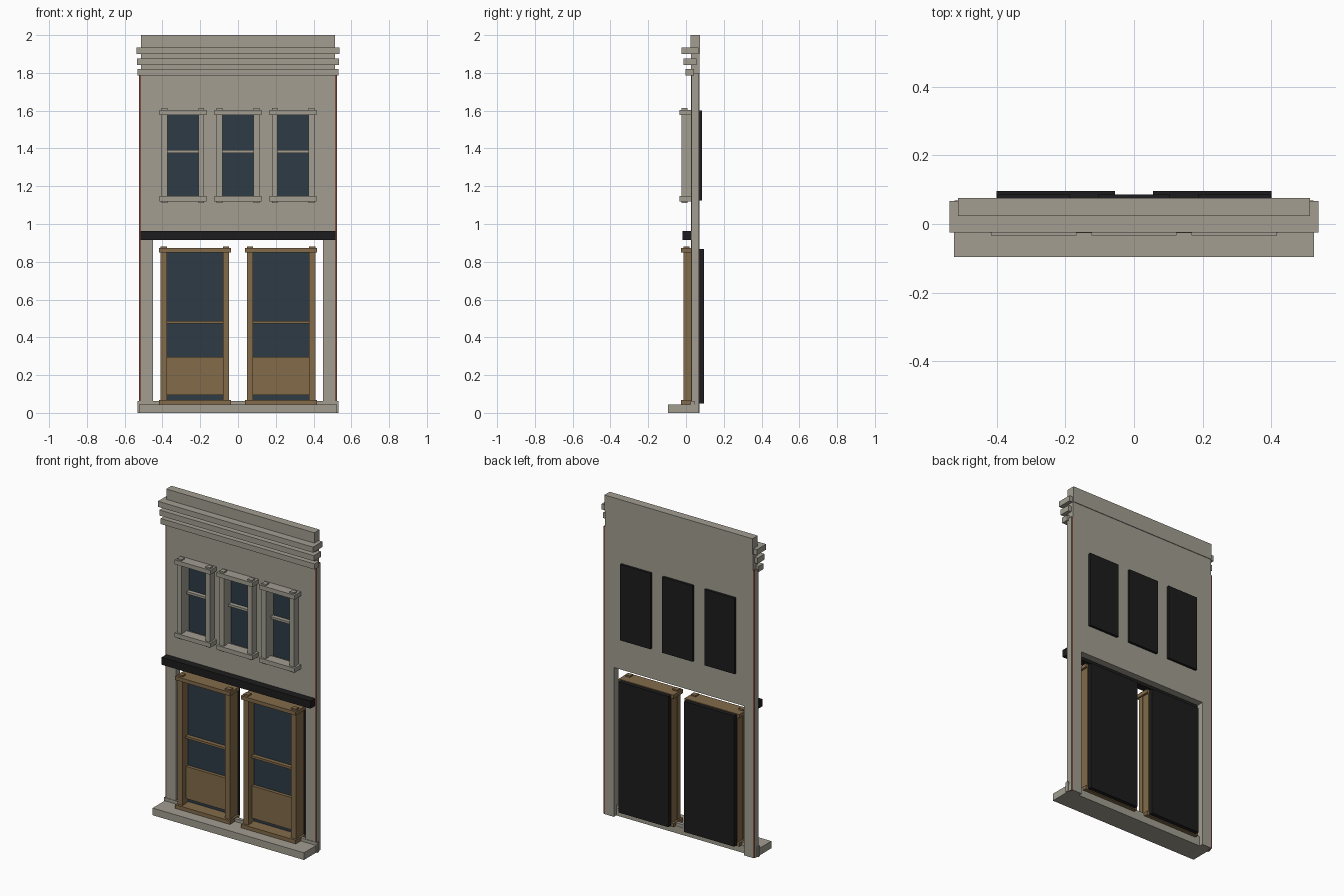
import bpy
import bmesh

if "Cube" in bpy.data.objects:
    bpy.data.objects.remove(bpy.data.objects["Cube"])


def material(name, rgb):
    m = bpy.data.materials.new(name)
    m.diffuse_color = (*rgb, 1)
    m.use_nodes = True
    m.node_tree.nodes["Principled BSDF"].inputs["Base Color"].default_value = m.diffuse_color
    return m


STONE = material("warm grey stone", (0.36, 0.34, 0.285))
WOOD = material("brown wood", (0.225, 0.145, 0.068))
GLASS = material("dark blue glass", (0.027, 0.044, 0.060))
BLACK = material("black", (0.012, 0.012, 0.013))
BRICK = material("red brick", (0.22, 0.075, 0.05))


def finish(name, bm, *mats):
    bmesh.ops.recalc_face_normals(bm, faces=bm.faces)
    me = bpy.data.meshes.new(name)
    bm.to_mesh(me)
    bm.free()
    for m in mats:
        me.materials.append(m)
    ob = bpy.data.objects.new(name, me)
    bpy.context.collection.objects.link(ob)
    return ob


def box(name, x, y, z, mat):
    """Box from (low, high) ranges on each axis."""
    bm = bmesh.new()
    bmesh.ops.create_cube(bm, size=1)
    for v in bm.verts:
        for i, r in enumerate((x, y, z)):
            v.co[i] = r[0] if v.co[i] < 0 else r[1]
    return finish(name, bm, mat)


def pierced_wall(name, xr, yr, zr, holes, mat):
    """Flat wall with rectangular openings (x0, x1, z0, z1)."""
    xs = sorted({*xr, *(h[i] for h in holes for i in (0, 1))})
    zs = sorted({*zr, *(h[i] for h in holes for i in (2, 3))})
    bm = bmesh.new()
    for x0, x1 in zip(xs, xs[1:]):
        for z0, z1 in zip(zs, zs[1:]):
            cx, cz = (x0 + x1) / 2, (z0 + z1) / 2
            if any(h[0] < cx < h[1] and h[2] < cz < h[3] for h in holes):
                continue
            bm.faces.new([bm.verts.new((x, yr[0], z)) for x, z in
                          ((x0, z0), (x1, z0), (x1, z1), (x0, z1))])
    bmesh.ops.remove_doubles(bm, verts=bm.verts, dist=1e-5)
    ext = bmesh.ops.extrude_face_region(bm, geom=bm.faces[:], use_keep_orig=True)
    for g in ext["geom"]:
        if isinstance(g, bmesh.types.BMVert):
            g.co.y = yr[1]
    bmesh.ops.recalc_face_normals(bm, faces=bm.faces)
    bmesh.ops.dissolve_limit(bm, angle_limit=0.01, verts=bm.verts, edges=bm.edges)
    return finish(name, bm, mat)


def framed_opening(name, cx, half, jamb, z0, z1, rail, mat, front, cap_front,
                   frame_back, glass_y, back, cap_over, cap_h):
    """Jambs, head, sill, end blocks, rail, pane and black backing."""
    inner = half - jamb
    for s, side in ((-1, "left"), (1, "right")):
        xa, xb = sorted((cx + s * inner, cx + s * half))
        box(f"{name}_{side}_jamb", (xa, xb), (front, frame_back), (z0, z1), mat)
        # small blocks poking through head and sill
        box(f"{name}_{side}_end_block", (xa - .004, xb + .004),
            (front - .008, front + .022), (z0 - .008, z1 + .009), mat)
    wide = (cx - half - cap_over, cx + half + cap_over)
    box(f"{name}_head", wide, (cap_front, frame_back), (z1 - cap_h, z1), mat)
    box(f"{name}_sill", wide, (cap_front, frame_back), (z0, z0 + cap_h), mat)
    span = (cx - inner, cx + inner)
    box(f"{name}_rail", span, (glass_y - .025, glass_y), (rail - .007, rail + .007), mat)
    box(f"{name}_glass", span, (glass_y, glass_y + .006), (z0 + .01, z1 - .01), GLASS)
    box(f"{name}_backing", (cx - half + .004, cx + half - .004), back,
        (z0 + .005, z1 - .004), BLACK)


# main wall with one wide shopfront opening and three window openings
WINDOW_X = (-.292, 0, .292)
holes = [(-.45, .45, 0, .935)]
holes += [(x - .09, x + .09, 1.135, 1.59) for x in WINDOW_X]
pierced_wall("front_wall", (-.513, .513), (.027, .071), (0, 1.91), holes, STONE)

# parapet and three stepped cornice bands
box("parapet", (-.513, .513), (.023, .075), (1.90, 2.0), STONE)
for i, (y0, y1, z) in enumerate(((-.003, .042, 1.785), (-.014, .055, 1.842),
                                 (-.025, .067, 1.90))):
    w = .533 + .002 * i
    box(f"cornice_band_{i + 1}", (-w, w), (y0, y1), (z, z + .035), STONE)

# brick edges, with stone outer faces
for s, side in ((-1, "left"), (1, "right")):
    xa, xb = sorted((s * .513, s * .523))
    ob = box(f"{side}_brick_edge", (xa, xb), (.029, .069), (.0, 1.80), BRICK)
    ob.data.materials.append(STONE)
    for p in ob.data.polygons:
        p.material_index = int(abs(p.normal.x) > .5)

# step, threshold and shop beam
box("front_step", (-.524, .524), (-.096, .047), (0, .045), STONE)
box("threshold", (-.531, .531), (.024, .045), (0, .064), STONE)
box("shop_beam", (-.515, .515), (-.019, .027), (.915, .962), BLACK)

# upper windows
for x, side in zip(WINDOW_X, ("left", "middle", "right")):
    framed_opening(f"{side}_window", x, .109, .023, 1.12, 1.604, 1.384, STONE,
                   -.015, -.034, .03, .055, (.061, .086), .015, .027)

# shop doors
for x, side in ((-.228, "left"), (.228, "right")):
    framed_opening(f"{side}_door", x, .177, .025, .045, .872, .48, WOOD,
                   -.004, -.026, .07, .05, (.07, .096), .013, .023)
    box(f"{side}_door_panel", (x - .152, x + .152), (.03, .05), (.094, .296), WOOD)
